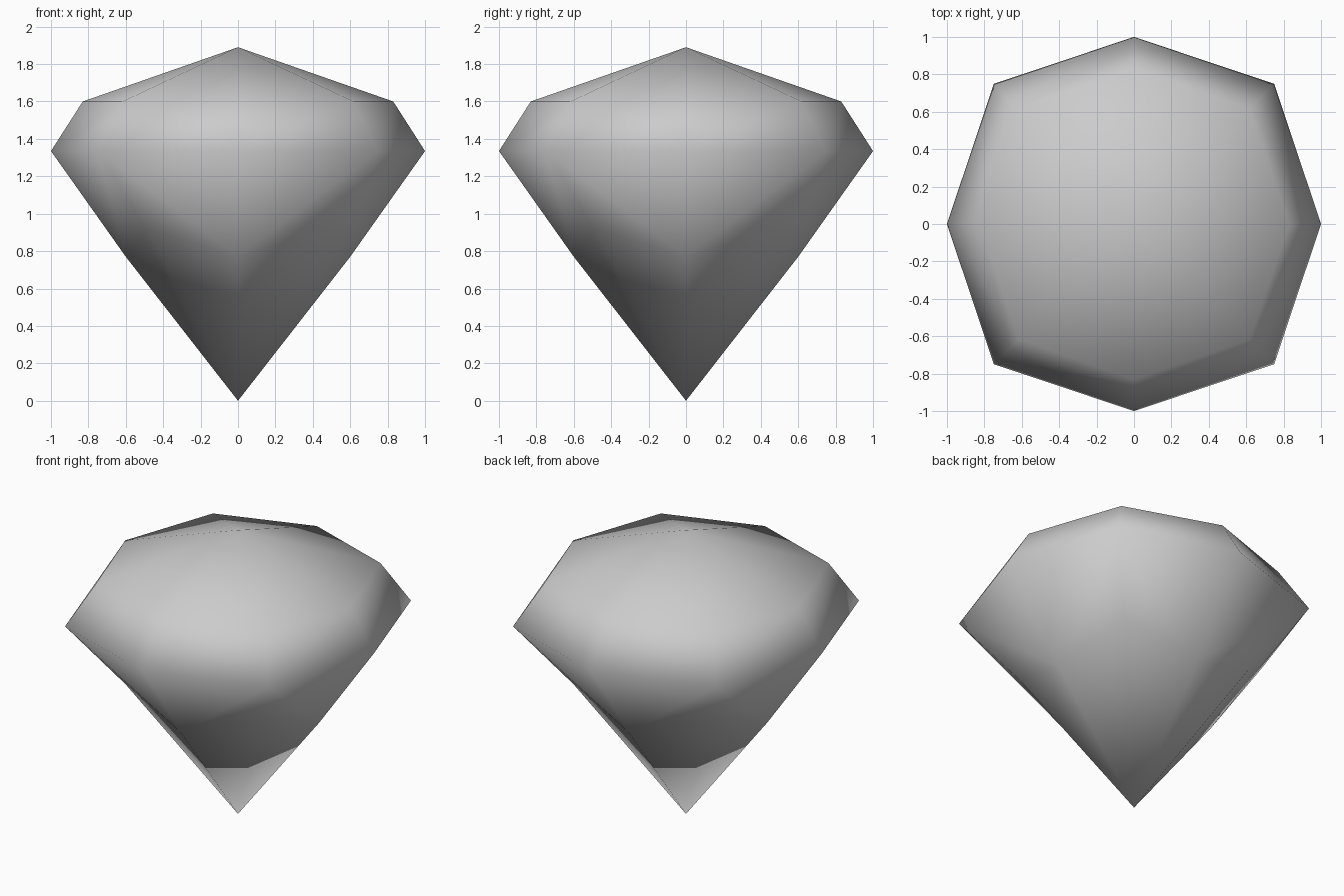
import bpy
import bmesh
from math import cos, sin, pi

default = bpy.data.objects.get("Cube")
if default:
    bpy.data.objects.remove(default, do_unlink=True)

# Single flat grey
grey = bpy.data.materials.new("gem_grey")
grey.use_nodes = True
color = (0.6, 0.6, 0.6, 1)
grey.diffuse_color = color
grey.node_tree.nodes["Principled BSDF"].inputs["Base Color"].default_value = color

# Eight-sided rings: (radius, z) at the axis corners, then at the diagonal corners
SIDES = 8
PAVILION = ((0.60, 0.77), (0.69, 0.92))
GIRDLE = ((1.00, 1.335), (1.06, 1.335))
TABLE = ((0.83, 1.60), (0.873, 1.60))

bm = bmesh.new()


def add_ring(corners):
    ring = []
    for i in range(SIDES):
        radius, z = corners[i % 2]
        angle = 2 * pi * i / SIDES
        ring.append(bm.verts.new((radius * cos(angle), radius * sin(angle), z)))
    return ring


tip = bm.verts.new((0, 0, 0))
peak = bm.verts.new((0, 0, 1.89))
low, mid, top = (add_ring(r) for r in (PAVILION, GIRDLE, TABLE))

for i in range(SIDES):
    j = (i + 1) % SIDES
    # Pointed bottom and shallow crown cap
    bm.faces.new((tip, low[j], low[i]))
    bm.faces.new((peak, top[i], top[j]))
    # Crown band
    bm.faces.new((mid[i], mid[j], top[j], top[i]))
    # Pavilion band, split from diagonal girdle corner to axis pavilion corner
    if i % 2 == 0:
        bm.faces.new((low[i], low[j], mid[j]))
        bm.faces.new((low[i], mid[j], mid[i]))
    else:
        bm.faces.new((low[i], low[j], mid[i]))
        bm.faces.new((low[j], mid[j], mid[i]))

bmesh.ops.recalc_face_normals(bm, faces=bm.faces)
for face in bm.faces:
    face.smooth = True

mesh = bpy.data.meshes.new("gem")
bm.to_mesh(mesh)
bm.free()
mesh.materials.append(grey)
gem = bpy.data.objects.new("gem", mesh)
bpy.context.collection.objects.link(gem)
